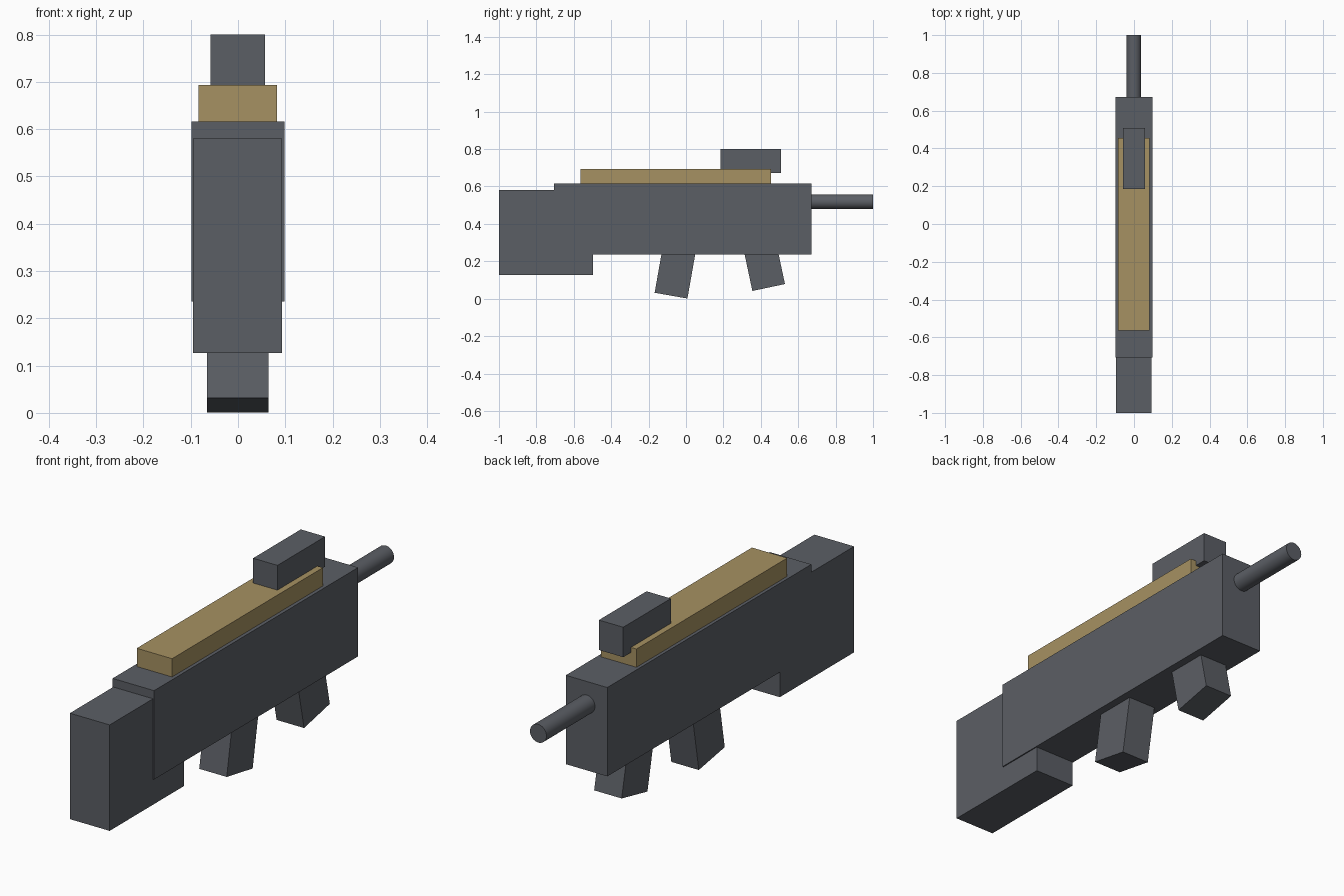
import bpy
import math
from mathutils import Matrix, Vector

cube = bpy.data.objects.get("Cube")
if cube:
    bpy.data.objects.remove(cube, do_unlink=True)


def make_material(name, color):
    mat = bpy.data.materials.new(name)
    mat.use_nodes = True
    mat.diffuse_color = color
    mat.node_tree.nodes["Principled BSDF"].inputs["Base Color"].default_value = color
    return mat


gunmetal = make_material("gunmetal grey", (0.105, 0.113, 0.13, 1))
tan = make_material("tan", (0.38, 0.285, 0.122, 1))


def finish(name, mat):
    obj = bpy.context.object
    obj.name = obj.data.name = name
    obj.data.materials.append(mat)
    return obj


def box(name, mat, low, high):
    """Box between two opposite corners."""
    low, high = Vector(low), Vector(high)
    bpy.ops.mesh.primitive_cube_add(size=1, location=(low + high) / 2)
    obj = finish(name, mat)
    obj.data.transform(Matrix.Diagonal((high - low).to_4d()))
    return obj


def grip(name, y, z, tilt):
    """Tilted handle, placed by the middle of its lower end."""
    obj = box(name, gunmetal, (-0.065, -0.089, 0), (0.065, 0.089, 0.3))
    obj.data.transform(Matrix.Translation((0, 0, 0.15)))
    obj.location = (-0.001, y, z)
    obj.rotation_euler.x = math.radians(tilt)


# Main housing and shoulder stock
box("receiver", gunmetal, (-0.098, -0.707, 0.236), (0.098, 0.672, 0.616))
box("stock", gunmetal, (-0.095, -1, 0.127), (0.093, -0.498, 0.58))

# Top rail and sight
box("top_rail", tan, (-0.084, -0.564, 0.6), (0.083, 0.455, 0.694))
box("sight", gunmetal, (-0.058, 0.185, 0.672), (0.057, 0.507, 0.8))

# Handles below
grip("rear_grip", -0.08, 0.0165, -10)
grip("fore_grip", 0.442, 0.06, 12)

# Barrel
bpy.ops.mesh.primitive_cylinder_add(vertices=32, radius=0.039, depth=0.4,
                                    location=(-0.001, 0.8, 0.519),
                                    rotation=(math.pi / 2, 0, 0))
finish("barrel", gunmetal)
bpy.ops.object.shade_smooth_by_angle(angle=math.radians(30))
